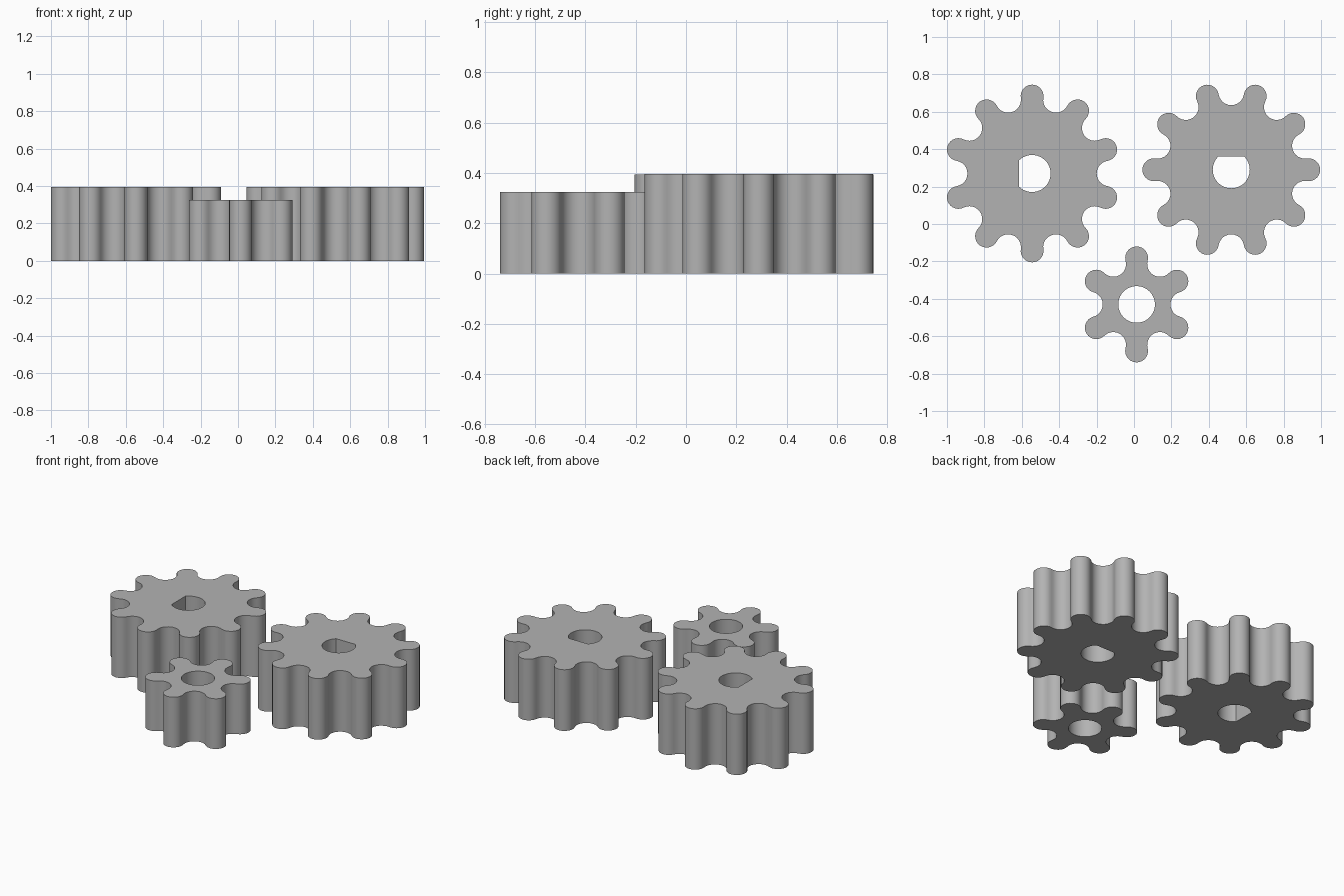
import bpy, bmesh, math
from math import pi, cos, sin

if "Cube" in bpy.data.objects:
    bpy.data.objects.remove(bpy.data.objects["Cube"])

grey = bpy.data.materials.new("plain grey")
grey.diffuse_color = (0.45, 0.45, 0.45, 1)
grey.use_nodes = True
grey.node_tree.nodes["Principled BSDF"].inputs["Base Color"].default_value = grey.diffuse_color


def arc(cx, cy, r, a0, a1, n):
    """Points along an arc, leaving out the last one."""
    return [(cx + r * cos(a0 + (a1 - a0) * i / n),
             cy + r * sin(a0 + (a1 - a0) * i / n)) for i in range(n)]


def gear_outline(teeth, pitch, start, tip=0.061):
    """Round teeth and round valleys, tangent on the pitch circle."""
    h = pi / (2 * teeth)
    valley = 2 * pitch * sin(h) - tip
    pts = []
    for k in range(teeth):
        t = start + 4 * h * k
        v = t + 2 * h
        pts += arc(pitch * cos(t), pitch * sin(t), tip, t - pi / 2 - h, t + pi / 2 + h, 14)
        pts += arc(pitch * cos(v), pitch * sin(v), valley, v + 1.5 * pi - h, v + pi / 2 + h, 12)
    return pts


def bore_outline(r, flat, direction):
    """Full circle, or a D shape whose flat faces the given direction."""
    if flat is None:
        return arc(0, 0, r, 0, 2 * pi, 40)
    a = math.acos(flat / r)
    pts = arc(0, 0, r, direction + a, direction + 2 * pi - a, 36)
    end = direction - a
    return pts + [(r * cos(end), r * sin(end))]


def make_gear(name, centre, height, teeth, pitch, start, bore, flat=None, direction=0):
    bm = bmesh.new()
    edges = []
    for loop in (gear_outline(teeth, pitch, start), bore_outline(bore, flat, direction)):
        vs = [bm.verts.new((x, y, 0)) for x, y in loop]
        edges += [bm.edges.new((vs[i - 1], vs[i])) for i in range(len(vs))]
    bmesh.ops.triangle_fill(bm, edges=edges, use_beauty=True, use_dissolve=False)
    # raise the flat plate into a solid gear
    ext = bmesh.ops.extrude_face_region(bm, geom=bm.faces[:], use_keep_orig=True)
    top = [g for g in ext["geom"] if isinstance(g, bmesh.types.BMVert)]
    bmesh.ops.translate(bm, verts=top, vec=(0, 0, height))
    bmesh.ops.recalc_face_normals(bm, faces=bm.faces[:])
    mesh = bpy.data.meshes.new(name)
    bm.to_mesh(mesh)
    bm.free()
    mesh.materials.append(grey)
    ob = bpy.data.objects.new(name, mesh)
    ob.location = (*centre, 0)
    bpy.context.collection.objects.link(ob)
    bpy.ops.object.select_all(action='DESELECT')
    ob.select_set(True)
    bpy.context.view_layer.objects.active = ob
    bpy.ops.object.shade_smooth_by_angle(angle=math.radians(35))


# two large gears with D-shaped bores, one small gear with a round bore
make_gear("left_gear", (-0.545, 0.27), 0.394, 10, 0.414, pi / 2, 0.099, 0.07, pi)
make_gear("right_gear", (0.52, 0.29), 0.396, 10, 0.414, 0, 0.099, 0.07, pi / 2)
make_gear("small_gear", (0.014, -0.43), 0.325, 6, 0.249, pi / 2, 0.098)
